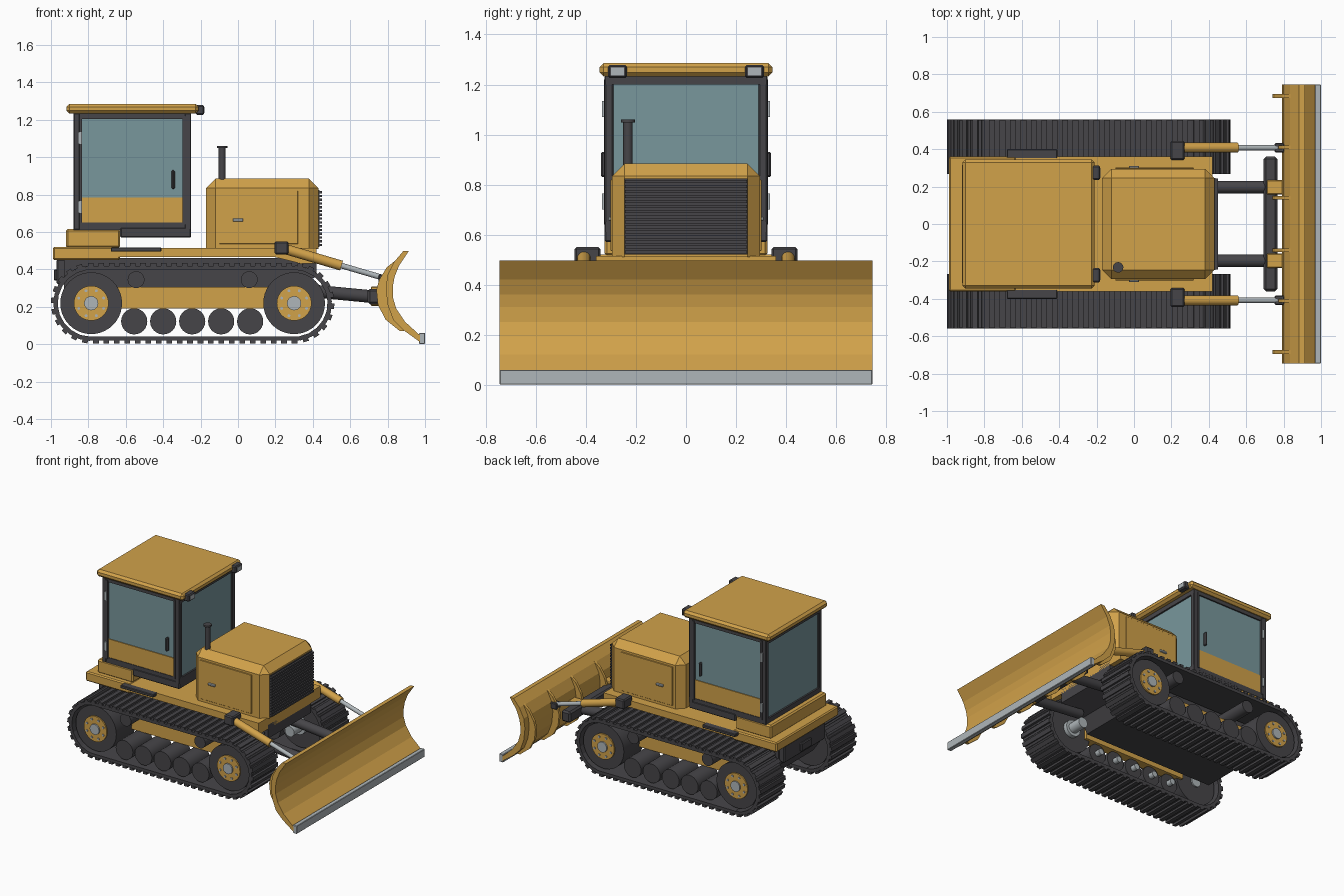
import bpy, bmesh, math
from mathutils import Matrix, Vector

if "Cube" in bpy.data.objects:
    bpy.data.objects.remove(bpy.data.objects["Cube"])


def material(name, r, g, b):
    m = bpy.data.materials.new(name)
    m.diffuse_color = (r, g, b, 1)
    m.use_nodes = True
    m.node_tree.nodes["Principled BSDF"].inputs["Base Color"].default_value = m.diffuse_color
    return m


YELLOW = material("yellow_paint", 0.64, 0.36, 0.068)
DARK = material("dark_rubber", 0.062, 0.060, 0.066)
GLASS = material("tinted_glass", 0.19, 0.31, 0.335)
STEEL = material("bare_steel", 0.43, 0.47, 0.49)


def finish(name, bm, mat, smooth=False):
    bmesh.ops.recalc_face_normals(bm, faces=bm.faces)
    me = bpy.data.meshes.new(name)
    bm.to_mesh(me)
    bm.free()
    me.materials.append(mat)
    if smooth:
        for p in me.polygons:
            p.use_smooth = True
        me.set_sharp_from_angle(angle=math.radians(35))
    ob = bpy.data.objects.new(name, me)
    bpy.context.collection.objects.link(ob)
    return ob


def add_box(bm, lo, hi, mat=Matrix()):
    lo, hi = Vector(lo), Vector(hi)
    m = mat @ Matrix.Translation((lo + hi) / 2) @ Matrix.Diagonal((*(hi - lo), 1))
    return bmesh.ops.create_cube(bm, size=1, matrix=m)["verts"]


def box(name, x, y, z, mat, bevel=0.0, keep_bottom=False):
    bm = bmesh.new()
    ys = sorted(y)
    add_box(bm, (x[0], ys[0], z[0]), (x[1], ys[1], z[1]))
    if bevel:
        edges = [e for e in bm.edges if not keep_bottom
                 or max(v.co.z for v in e.verts) > z[0] + 1e-4]
        bmesh.ops.bevel(bm, geom=edges, offset=bevel, segments=1, affect='EDGES', profile=0.5)
    return finish(name, bm, mat)


def add_cyl(bm, a, b, r, seg=24):
    a, b = Vector(a), Vector(b)
    rot = (b - a).to_track_quat('Z', 'Y').to_matrix().to_4x4()
    bmesh.ops.create_cone(bm, cap_ends=True, segments=seg, radius1=r, radius2=r,
                          depth=(b - a).length, matrix=Matrix.Translation((a + b) / 2) @ rot)


def cyl(name, a, b, r, mat, seg=24):
    bm = bmesh.new()
    add_cyl(bm, a, b, r, seg)
    return finish(name, bm, mat, True)


def prism(name, pts, y0, y1, mat):
    bm = bmesh.new()
    f = bm.faces.new([bm.verts.new((x, y0, z)) for x, z in pts])
    ext = bmesh.ops.extrude_face_region(bm, geom=[f])["geom"]
    bmesh.ops.translate(bm, vec=(0, y1 - y0, 0),
                        verts=[v for v in ext if isinstance(v, bmesh.types.BMVert)])
    return finish(name, bm, mat)


REAR, FRONT, AXLE_Z = -0.785, 0.30, 0.219


# Track: shoes and grousers placed along a stadium path
def track(name, yc):
    bm = bmesh.new()
    r, n = 0.188, 60
    straight, arc = FRONT - REAR, math.pi * r
    total = 2 * (straight + arc)
    for i in range(n):
        d = total * i / n
        if d < straight:
            x, z, a = REAR + d, AXLE_Z + r, 0
        elif d < straight + arc:
            a = (d - straight) / r
            x, z = FRONT + r * math.sin(a), AXLE_Z + r * math.cos(a)
        elif d < 2 * straight + arc:
            x, z, a = FRONT - (d - straight - arc), AXLE_Z - r, math.pi
        else:
            a = math.pi + (d - 2 * straight - arc) / r
            x, z = REAR + r * math.sin(a), AXLE_Z + r * math.cos(a)
        m = Matrix.Translation((x, yc, z)) @ Matrix.Rotation(a, 4, 'Y')
        add_box(bm, (-0.029, -0.143, -0.011), (0.029, 0.143, 0.012), m)
        add_box(bm, (-0.017, -0.145, 0.010), (0.013, 0.145, 0.027), m)
    return finish(name, bm, DARK)


# Undercarriage, both sides
for s, side in ((-1, "right"), (1, "left")):
    track(f"track_{side}", s * 0.413)
    for x, end, inner in ((REAR, "rear", 0.29), (FRONT, "front", 0.17)):
        n = f"{end}_{side}"
        cyl("track_wheel_" + n, (x, s * 0.30, AXLE_Z), (x, s * 0.53, AXLE_Z), 0.165, DARK, 40)
        cyl("wheel_hub_" + n, (x, s * 0.53, AXLE_Z), (x, s * 0.54, AXLE_Z), 0.093, YELLOW, 40)
        cyl("wheel_axle_" + n, (x, s * inner, AXLE_Z), (x, s * 0.55, AXLE_Z), 0.038, STEEL)
        bm = bmesh.new()
        for k in range(8):
            a = math.tau * (k + 0.5) / 8
            px, pz = x + 0.072 * math.cos(a), AXLE_Z + 0.072 * math.sin(a)
            add_cyl(bm, (px, s * 0.535, pz), (px, s * 0.546, pz), 0.008, 8)
        finish("hub_bolts_" + n, bm, STEEL)
    cyl(f"axle_flange_{side}", (FRONT, s * 0.27, AXLE_Z), (FRONT, s * 0.305, AXLE_Z), 0.06, STEEL)
    for i in range(5):
        x = -0.555 + 0.155 * i
        cyl(f"track_roller_{side}_{i}", (x, s * 0.30, 0.122), (x, s * 0.53, 0.122), 0.070, DARK)
        cyl(f"roller_pin_{side}_{i}", (x, s * 0.26, 0.122), (x, s * 0.31, 0.122), 0.022, STEEL, 12)
    for i, x in enumerate((-0.545, 0.06)):
        cyl(f"carrier_roller_{side}_{i}", (x, s * 0.22, 0.345), (x, s * 0.53, 0.345), 0.045, DARK)
    prism(f"track_frame_{side}", [(-0.66, 0.19), (0.18, 0.19), (0.18, 0.305), (-0.66, 0.305)],
          s * 0.28, s * 0.35, YELLOW)

# Chassis and deck
prism("chassis", [(-0.93, 0.30), (-0.86, 0.20), (0.20, 0.20), (0.25, 0.30), (0.42, 0.36),
                  (0.42, 0.46), (-0.93, 0.46)], -0.25, 0.25, DARK)
box("rear_crossmember", (-0.97, -0.90), (-0.24, 0.24), (0.32, 0.455), DARK, 0.008)
box("tow_hitch", (-0.985, -0.95), (-0.06, 0.06), (0.34, 0.40), DARK, 0.006)
box("rear_deck", (-0.99, -0.63), (-0.36, 0.36), (0.45, 0.52), YELLOW, 0.008)
prism("main_deck", [(-0.64, 0.465), (0.20, 0.465), (0.34, 0.43), (0.42, 0.43), (0.42, 0.515),
                    (-0.64, 0.515)], -0.36, 0.36, YELLOW)
box("rear_block", (-0.92, -0.63), (-0.325, 0.325), (0.515, 0.615), YELLOW, 0.01)

# Cab
box("cab_glass", (-0.868, -0.262), (-0.312, 0.312), (0.63, 1.22), GLASS)
box("cab_floor", (-0.63, -0.25), (-0.325, 0.325), (0.57, 0.625), DARK, 0.006)
box("cab_roof", (-0.917, -0.21), (-0.345, 0.345), (1.232, 1.285), YELLOW, 0.016)
for z0, z1, n in ((0.61, 0.65, "lower"), (1.20, 1.235, "upper")):
    for x, e in ((-0.88, "rear"), (-0.285, "front")):
        box(f"cab_rail_{n}_{e}", (x, x + 0.035), (-0.322, 0.322), (z0, z1), DARK)
for s, side in ((-1, "right"), (1, "left")):
    for x, e in ((-0.88, "rear"), (-0.285, "front")):
        box(f"cab_post_{e}_{side}", (x, x + 0.035), (s * 0.29, s * 0.325), (0.61, 1.235), DARK, 0.005)
    for z0, z1, n in ((0.61, 0.65, "lower"), (1.205, 1.235, "upper")):
        box(f"cab_side_rail_{n}_{side}", (-0.87, -0.26), (s * 0.29, s * 0.322), (z0, z1), DARK)
    # Door with lower panel, frame bars, handle and hinges
    box(f"door_panel_{side}", (-0.835, -0.29), (s * 0.31, s * 0.318), (0.65, 0.785), YELLOW)
    for i, x in enumerate((-0.848, -0.296)):
        box(f"door_frame_{side}_{i}", (x, x + 0.014), (s * 0.31, s * 0.328), (0.64, 1.22), DARK)
    box(f"door_handle_{side}", (-0.355, -0.338), (s * 0.312, s * 0.34), (0.83, 0.93), DARK, 0.006)
    for i, z in enumerate((0.70, 1.07)):
        box(f"door_hinge_{side}_{i}", (-0.855, -0.838), (s * 0.32, s * 0.335), (z, z + 0.065), STEEL)
    # Work lights under the roof edge
    box(f"work_light_{side}", (-0.225, -0.181), (s * 0.235, s * 0.312), (1.226, 1.278), DARK, 0.007)
    box(f"light_lens_{side}", (-0.185, -0.178), (s * 0.247, s * 0.300), (1.236, 1.268), STEEL)
    # Side step
    box(f"side_step_{side}", (-0.68, -0.41), (s * 0.35, s * 0.40), (0.495, 0.517), DARK, 0.004)

# Engine hood
box("engine_hood", (-0.17, 0.43), (-0.295, 0.295), (0.51, 0.885), YELLOW, 0.05, True)
for s, side in ((-1, "right"), (1, "left")):
    box(f"hood_panel_{side}", (-0.10, 0.32), (s * 0.294, s * 0.301), (0.535, 0.82), YELLOW, 0.002)
    box(f"panel_handle_{side}", (-0.028, 0.028), (s * 0.298, s * 0.311), (0.655, 0.673), STEEL, 0.004)
box("grille_back", (0.42, 0.436), (-0.245, 0.245), (0.52, 0.825), DARK)
bm = bmesh.new()
for i in range(15):
    z = 0.524 + i * 0.0202
    add_box(bm, (0.43, -0.243, z), (0.449, 0.243, z + 0.012))
finish("grille_slats", bm, DARK)
cyl("exhaust_pipe", (-0.085, -0.232, 0.82), (-0.085, -0.232, 1.055), 0.019, DARK)
cyl("exhaust_cap", (-0.085, -0.232, 1.048), (-0.085, -0.232, 1.060), 0.028, DARK)

# Blade: curved plate, cutting edge and back ribs
face = [(0.913, 0.497), (0.861, 0.42), (0.837, 0.36), (0.828, 0.31), (0.828, 0.25), (0.846, 0.19),
        (0.893, 0.12), (0.972, 0.048)]
back = [(0.972, 0.012), (0.885, 0.075), (0.83, 0.13), (0.80, 0.21), (0.79, 0.30), (0.80, 0.37),
        (0.835, 0.44), (0.883, 0.497)]
prism("blade_plate", face + back, -0.745, 0.745, YELLOW)
box("cutting_edge", (0.968, 1.0), (-0.745, 0.745), (0.001, 0.06), STEEL, 0.003)
rib = [(0.89, 0.07), (0.865, 0.07), (0.79, 0.13), (0.748, 0.21), (0.74, 0.29), (0.755, 0.345),
       (0.795, 0.41), (0.845, 0.45), (0.815, 0.37), (0.805, 0.30), (0.815, 0.21), (0.84, 0.13)]
for i, y in enumerate((-0.685, -0.41, -0.14, 0.14, 0.41, 0.685)):
    prism(f"blade_rib_{i}", rib, y - 0.01, y + 0.01, YELLOW)

# Push arms and lift cylinders
box("push_beam", (0.693, 0.766), (-0.36, 0.36), (0.213, 0.295), DARK, 0.012)
for s, side in ((-1, "right"), (1, "left")):
    y = s * 0.197
    cyl(f"push_arm_{side}", (0.30, y, 0.294), (0.73, y, 0.253), 0.034, DARK)
    box(f"beam_bracket_{side}", (0.71, 0.80), (y - 0.038, y + 0.038), (0.205, 0.308), YELLOW, 0.005)
    y = s * 0.408
    a, b = Vector((0.24, y, 0.512)), Vector((0.785, y, 0.352))
    cyl(f"lift_cylinder_{side}", a, a.lerp(b, 0.575), 0.027, YELLOW)
    cyl(f"lift_rod_{side}", a.lerp(b, 0.5), b, 0.015, STEEL, 16)
    box(f"rod_mount_{side}", (0.752, 0.805), (y - 0.025, y + 0.025), (0.325, 0.372), DARK, 0.005)
    box(f"cylinder_mount_{side}", (0.195, 0.27), (s * 0.342, s * 0.445), (0.48, 0.55), DARK, 0.008)
